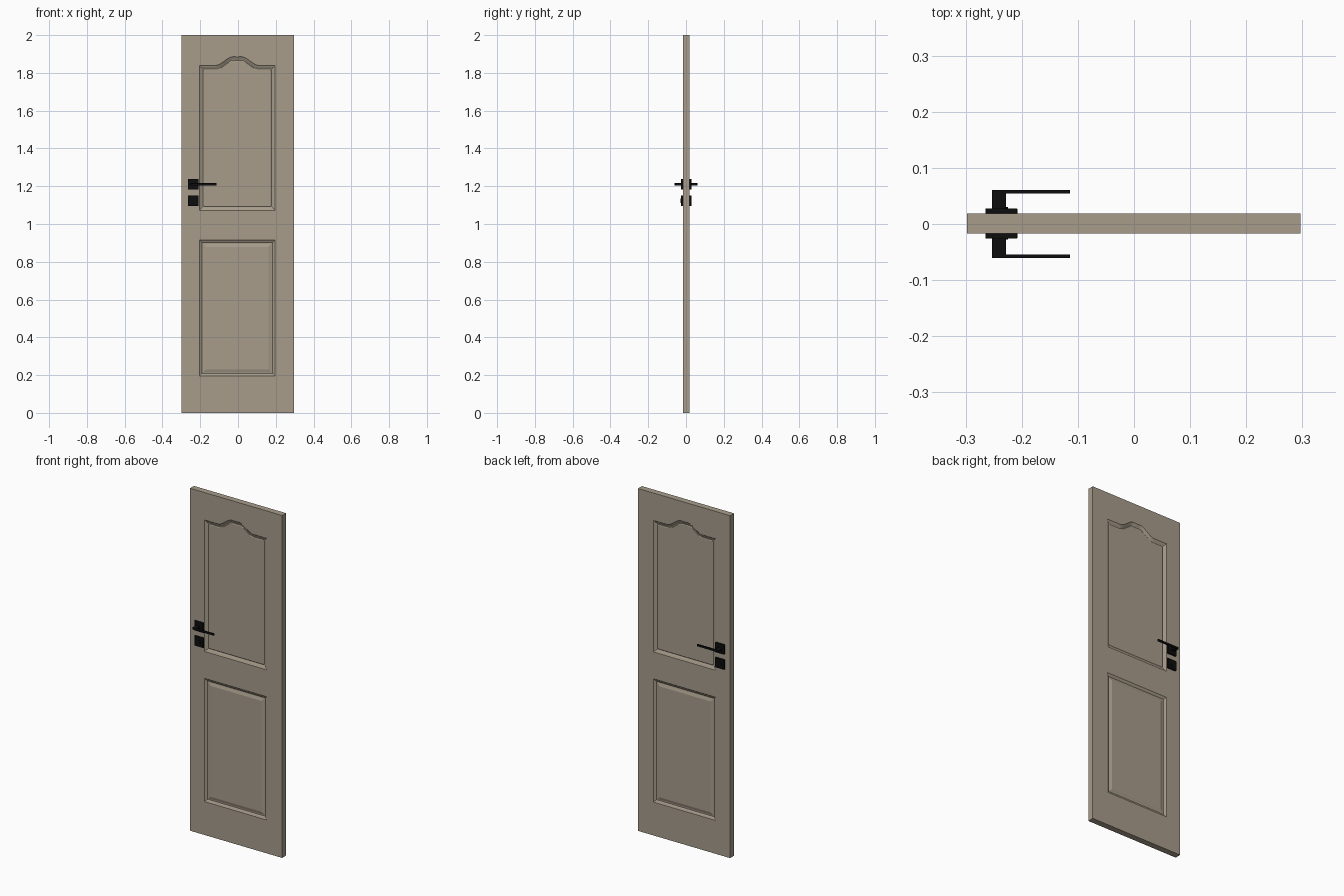
import bpy, bmesh, math

if "Cube" in bpy.data.objects:
    bpy.data.objects.remove(bpy.data.objects["Cube"])

def material(name, col):
    m = bpy.data.materials.new(name)
    m.diffuse_color = (*col, 1)
    m.use_nodes = True
    m.node_tree.nodes["Principled BSDF"].inputs["Base Color"].default_value = m.diffuse_color
    return m

TAUPE = material("taupe paint", (0.39, 0.335, 0.26))
BLACK = material("black metal", (0.004, 0.004, 0.004))

X0, X1, YF, YB = -0.298, 0.297, -0.017, 0.019
PL, PR = -0.205, 0.197            # panel opening sides
N = 40                            # top edge divisions

def arch(x):
    """Cathedral arch rise above the flat shoulders."""
    t = min(max((0.115 - abs(x + 0.004)) / 0.09, 0), 1)
    return 0.008 * math.exp(-((abs(x + 0.004) - 0.025) / 0.06) ** 2) * t + 0.038 * t * t * (3 - 2 * t)

def outline(z0, z1, arched, d):
    """Counter-clockwise panel outline, inset by d."""
    l, r = PL + d, PR - d
    pts = [(l, z0 + d), (r, z0 + d)]
    for i in range(N + 1):
        x = r + (l - r) * i / N
        pts.append((x, z1 - d + (arch(x) if arched else 0)))
    return pts

# panel: bottom, shoulder height, arched?, (inset, depth) moulding profile
PANELS = [
    (0.195, 0.915, False, [(0, 0), (0.004, 0.003), (0.008, 0.0045), (0.014, 0.009),
                           (0.020, 0.009), (0.036, 0.004)]),
    (1.072, 1.840, True, [(0, 0), (0.004, 0.003), (0.008, 0.0045), (0.016, 0.009),
                          (0.020, 0.0095), (0.024, 0.007)]),
]

# door leaf with moulded panels on both sides
bm = bmesh.new()

def poly(pts, back):
    """pts: (x, z, depth), counter-clockwise seen from the front."""
    vs = [bm.verts.new((x, YB - d if back else YF + d, z)) for x, z, d in pts]
    bm.faces.new(vs[::-1] if back else vs)

def rect(a, b, c, d, back):
    poly([(a, c, 0), (b, c, 0), (b, d, 0), (a, d, 0)], back)

for back in (False, True):
    rect(X0, PL, 0, 2, back)
    rect(PR, X1, 0, 2, back)
    rect(PL, PR, 0, PANELS[0][0], back)
    rect(PL, PR, PANELS[0][1], PANELS[1][0], back)
    top = outline(*PANELS[1][:3], 0)[2:]
    poly([(x, z, 0) for x, z in top[::-1]] + [(PR, 2, 0), (PL, 2, 0)], back)
    for z0, z1, arched, prof in PANELS:
        for (d0, e0), (d1, e1) in zip(prof, prof[1:]):
            A, B = outline(z0, z1, arched, d0), outline(z0, z1, arched, d1)
            for i in range(len(A)):
                j = (i + 1) % len(A)
                if A[i] == A[j]:
                    continue
                poly([(*A[i], e0), (*A[j], e0), (*B[j], e1), (*B[i], e1)], back)
        d, e = prof[-1]
        poly([(x, z, e) for x, z in outline(z0, z1, arched, d)], back)

# leaf edges
c = [(X0, 0), (X1, 0), (X1, 2), (X0, 2)]
for i in range(4):
    (a, z), (b, w) = c[i], c[(i + 1) % 4]
    bm.faces.new([bm.verts.new(p) for p in
                  ((a, YF, z), (a, YB, z), (b, YB, w), (b, YF, w))])
bmesh.ops.remove_doubles(bm, verts=bm.verts, dist=1e-5)
me = bpy.data.meshes.new("door_leaf")
bm.to_mesh(me)
bm.free()
leaf = bpy.data.objects.new("door_leaf", me)
bpy.context.collection.objects.link(leaf)
me.materials.append(TAUPE)

def box(name, x, y, z, bevel=0.0):
    bpy.ops.mesh.primitive_cube_add(size=1, location=(sum(x) / 2, sum(y) / 2, sum(z) / 2))
    o = bpy.context.object
    o.name = name
    o.scale = (x[1] - x[0], abs(y[1] - y[0]), z[1] - z[0])
    bpy.ops.object.transform_apply(location=False, rotation=False, scale=True)
    o.data.materials.append(BLACK)
    if bevel:
        b = o.modifiers.new("bevel", "BEVEL")
        b.width, b.segments = bevel, 2
    return o

# handle set on each side
for side, s, face in (("front", -1, YF), ("back", 1, YB)):
    plate = face + s * 0.009
    end = s * 0.061
    box(side + "_handle_rosette", (-0.265, -0.208), (face - s * 0.002, plate), (1.182, 1.239), 0.001)
    box(side + "_lock_plate", (-0.265, -0.208), (face - s * 0.002, plate), (1.094, 1.151), 0.001)
    box(side + "_handle_neck", (-0.253, -0.228), (plate - s * 0.002, end), (1.204, 1.216), 0.001)
    box(side + "_handle_lever", (-0.230, -0.114), (end - s * 0.007, end), (1.204, 1.216), 0.001)
    # thumb-turn knob on the lock plate
    bpy.ops.mesh.primitive_cylinder_add(vertices=24, radius=0.012, depth=0.004,
        location=(-0.2365, plate, 1.1225), rotation=(math.pi / 2, 0, 0))
    bpy.context.object.name = side + "_lock_cylinder"
    bpy.context.object.data.materials.append(BLACK)
